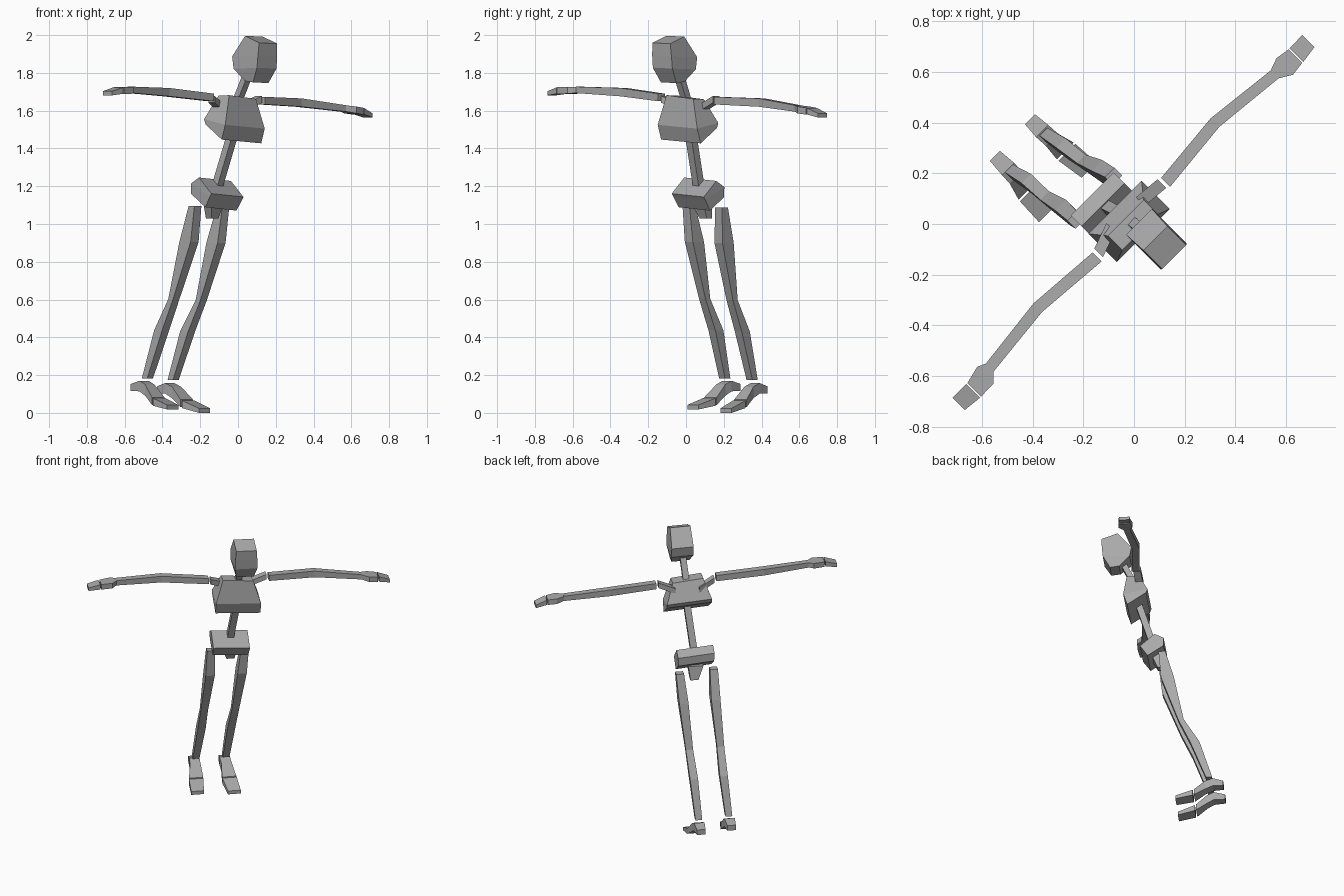
import bpy, bmesh
from mathutils import Vector

# Body frame: U = towards the figure's left, F = forwards, Z = up
R = 0.5 ** 0.5
U, F, Z = Vector((R, R, 0)), Vector((R, -R, 0)), Vector((0, 0, 1))

grey = bpy.data.materials.new("clay_grey")
grey.diffuse_color = (0.4, 0.4, 0.4, 1)


def at(u, f, z):
    return U * u + F * f + Z * z


def loft(name, rings):
    """Skin a run of four-cornered rings and cap both ends."""
    bm = bmesh.new()
    rows = [[bm.verts.new(p) for p in ring] for ring in rings]
    for a, b in zip(rows, rows[1:]):
        for i in range(4):
            j = (i + 1) % 4
            bm.faces.new((a[i], a[j], b[j], b[i]))
    bm.faces.new(rows[0])
    bm.faces.new(rows[-1])
    bmesh.ops.recalc_face_normals(bm, faces=bm.faces)
    mesh = bpy.data.meshes.new(name)
    bm.to_mesh(mesh)
    bm.free()
    mesh.materials.append(grey)
    bpy.context.collection.objects.link(bpy.data.objects.new(name, mesh))


def bone(name, points, sizes, a, b):
    """Box limb through points; sizes are half widths along axes a and b."""
    rings = []
    for p, (s, t) in zip(points, sizes):
        c = at(*p)
        rings.append([c + a * s + b * t, c - a * s + b * t,
                      c - a * s - b * t, c + a * s - b * t])
    loft(name, rings)


def block(name, levels, u0, roll):
    """Torso block; each level is front f, z, back f, z, half width."""
    rings = []
    for ff, fz, bf, bz, h in levels:
        rings.append([at(u0 - h, ff, fz + roll), at(u0 + h, ff, fz - roll),
                      at(u0 + h, bf, bz - roll), at(u0 - h, bf, bz + roll)])
    loft(name, rings)


# Head, chest and pelvis
block("head", [(.15, 1.748, .09, 1.755, .058), (.195, 1.825, .02, 1.82, .073),
               (.201, 1.89, .008, 1.885, .072), (.205, 1.957, .1, 1.994, .067)], .02, .002)
block("chest", [(.032, 1.437, -.09, 1.518, .148), (.058, 1.515, -.1, 1.545, .148),
                (.04, 1.672, -.04, 1.67, .1)], -.006, .01)
block("pelvis", [(-.095, 1.08, -.2, 1.15, .117), (-.058, 1.135, -.2, 1.205, .12),
                 (-.046, 1.152, -.14, 1.237, .12)], -.033, .009)

# Neck, spine and tailbone
bone("neck", [(0, -.005, 1.65), (.01, .068, 1.8)], [(.02, .02)] * 2, U, F)
bone("spine", [(-.03, -.125, 1.2), (0, -.03, 1.5)], [(.022, .022)] * 2, U, F)
bone("tailbone", [(-.035, -.145, 1.12), (-.022, -.172, 1.028)],
     [(.05, .032), (.026, .02)], U, F)

# Arms: collar start, collar end, shoulder, elbow, wrist, palm, knuckle, fingertip
arms = {
    "right": [(-.075, -.055, 1.615), (-.18, -.018, 1.66), (-.194, -.011, 1.67),
              (-.502, -.035, 1.698), (-.803, -.002, 1.71), (-.836, .007, 1.708),
              (-.909, .017, 1.706), (-.991, .013, 1.692)],
    "left": [(.08, -.045, 1.615), (.19, -.035, 1.66), (.205, -.028, 1.653),
             (.509, -.057, 1.643), (.81, -.025, 1.612), (.86, -.019, 1.604),
             (.919, -.018, 1.597), (.997, -.024, 1.575)],
}
for side, p in arms.items():
    out = U if side == "left" else -U
    bone(side + "_collarbone", p[:2], [(.024, .018)] * 2, F, Z)
    bone(side + "_upper_arm", p[2:4], [(.025, .02), (.024, .022)], F, Z)
    bone(side + "_forearm", p[3:5], [(.024, .022), (.022, .017)], F, Z)
    bone(side + "_hand", p[4:7], [(.022, .016), (.046, .018), (.038, .018)], F, Z)
    knuckle = tuple(Vector(p[6]) + Vector((.006 * out.dot(U), 0, 0)))
    bone(side + "_fingers", [knuckle, p[7]], [(.038, .017), (.034, .011)], F, Z)

# Legs: hip, mid thigh, knee, mid calf, ankle
legs = {
    "right": [(-.15, -.172, 1.095), (-.152, -.215, .905), (-.17, -.31, .603),
              (-.174, -.398, .437), (-.194, -.484, .183)],
    "left": [(.076, -.19, 1.087), (.06, -.225, .9), (.035, -.31, .597),
             (.022, -.4, .43), (.005, -.49, .175)],
}
for side, p in legs.items():
    bone(side + "_thigh", p[:3], [(.026, .022), (.03, .042), (.024, .018)], U, F)
    bone(side + "_shin", p[2:], [(.024, .018), (.026, .03), (.022, .02)], U, F)

# Feet: heel, ankle, ball, toe root, toe tip
feet = {
    "right": [(-.198, -.578, .135), (-.198, -.505, .142), (-.2, -.46, .12),
              (-.207, -.39, .062), (-.208, -.382, .058), (-.218, -.27, .03)],
    "left": [(.002, -.582, .122), (.003, -.515, .13), (.006, -.465, .108),
             (.012, -.395, .05), (.013, -.387, .046), (.025, -.275, .012)],
}
for side, p in feet.items():
    bone(side + "_foot", p[:4], [(.028, .018), (.034, .028), (.034, .03), (.047, .02)], U, Z)
    bone(side + "_toes", p[4:], [(.047, .02), (.042, .012)], U, Z)
